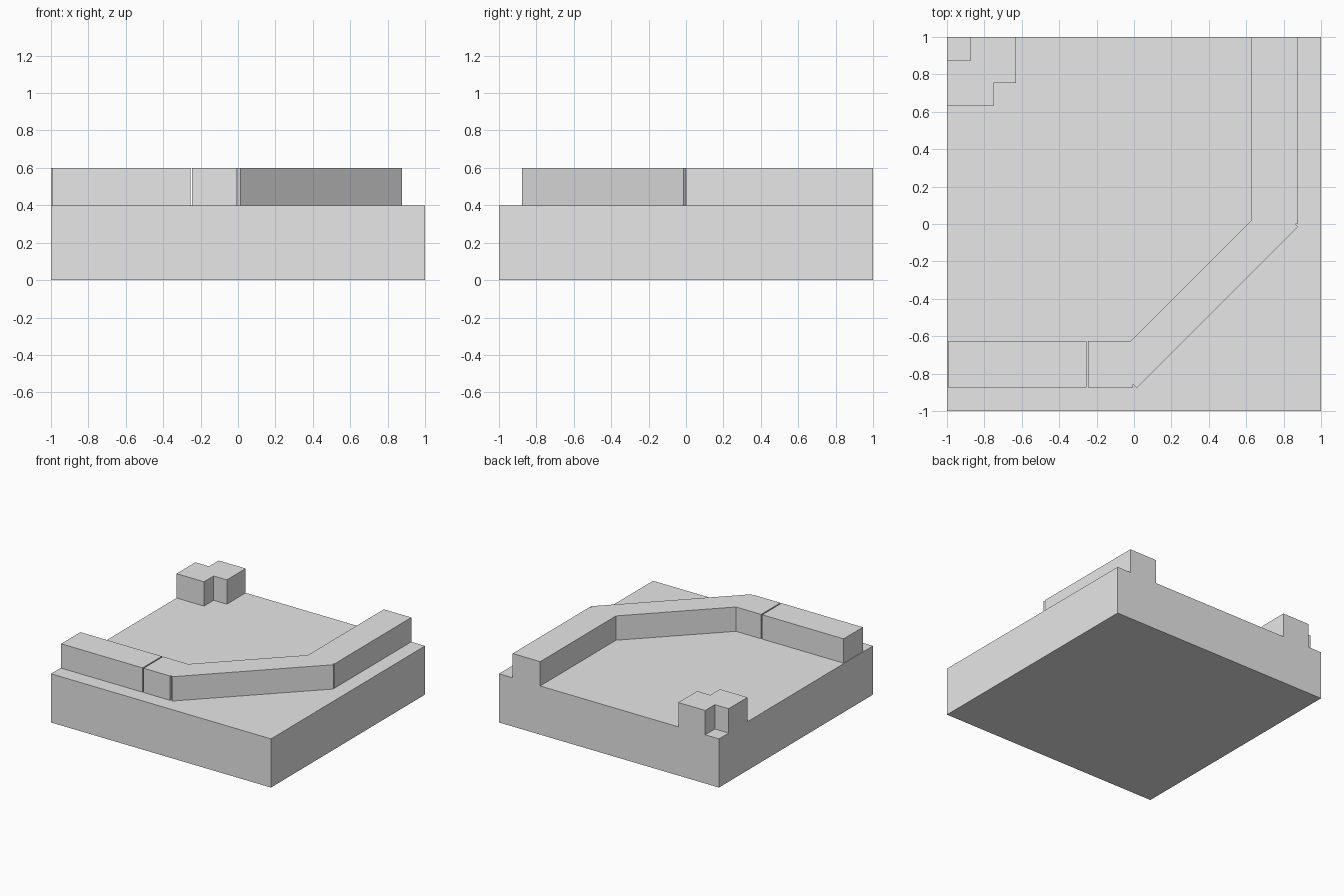
import bpy
import bmesh
from math import radians
from mathutils import Matrix, Vector

cube = bpy.data.objects.get("Cube")
if cube:
    bpy.data.objects.remove(cube, do_unlink=True)

FLOOR, TOP = 0.4, 0.6

stone = bpy.data.materials.new("plain grey")
stone.use_nodes = True
stone.diffuse_color = (0.8, 0.8, 0.8, 1)
stone.node_tree.nodes["Principled BSDF"].inputs["Base Color"].default_value = (0.8, 0.8, 0.8, 1)


def prism(name, outline, z0, z1):
    """Extrude a counter-clockwise plan outline from z0 to z1."""
    bm = bmesh.new()
    face = bm.faces.new([bm.verts.new((x, y, z0)) for x, y in outline])
    extruded = bmesh.ops.extrude_face_region(bm, geom=[face], use_keep_orig=True)
    top = [v for v in extruded["geom"] if isinstance(v, bmesh.types.BMVert)]
    bmesh.ops.translate(bm, verts=top, vec=(0, 0, z1 - z0))
    bmesh.ops.recalc_face_normals(bm, faces=bm.faces)
    mesh = bpy.data.meshes.new(name)
    bm.to_mesh(mesh)
    bm.free()
    mesh.materials.append(stone)
    obj = bpy.data.objects.new(name, mesh)
    bpy.context.collection.objects.link(obj)
    return obj


def block(name, centre, size, z0=FLOOR, z1=TOP, angle=0):
    """Rectangular block, turned about its own vertical axis."""
    turn = Matrix.Rotation(radians(angle), 2)
    corners = [(-1, -1), (1, -1), (1, 1), (-1, 1)]
    outline = [Vector(centre) + turn @ Vector((sx * size[0] / 2, sy * size[1] / 2))
               for sx, sy in corners]
    return prism(name, outline, z0, z1)


# Ground slab
block("base_slab", (0, 0), (2, 2), 0, FLOOR)

# Wall running along the front, turning diagonally, then to the back
block("front_wall_long", (-0.625, -0.75), (0.74, 0.25))
block("front_wall_short", (-0.125, -0.75), (0.24, 0.25))
block("diagonal_wall", (0.375, -0.375), (1.22, 0.2), angle=45)
block("side_wall", (0.75, 0.5), (0.25, 1))

# Stepped corner piece, notched on its inner and outer corners
prism("corner_block", [(-1, 0.63), (-0.75, 0.63), (-0.75, 0.755), (-0.63, 0.755),
                       (-0.63, 1), (-0.875, 1), (-0.875, 0.875), (-1, 0.875)], FLOOR, TOP)
